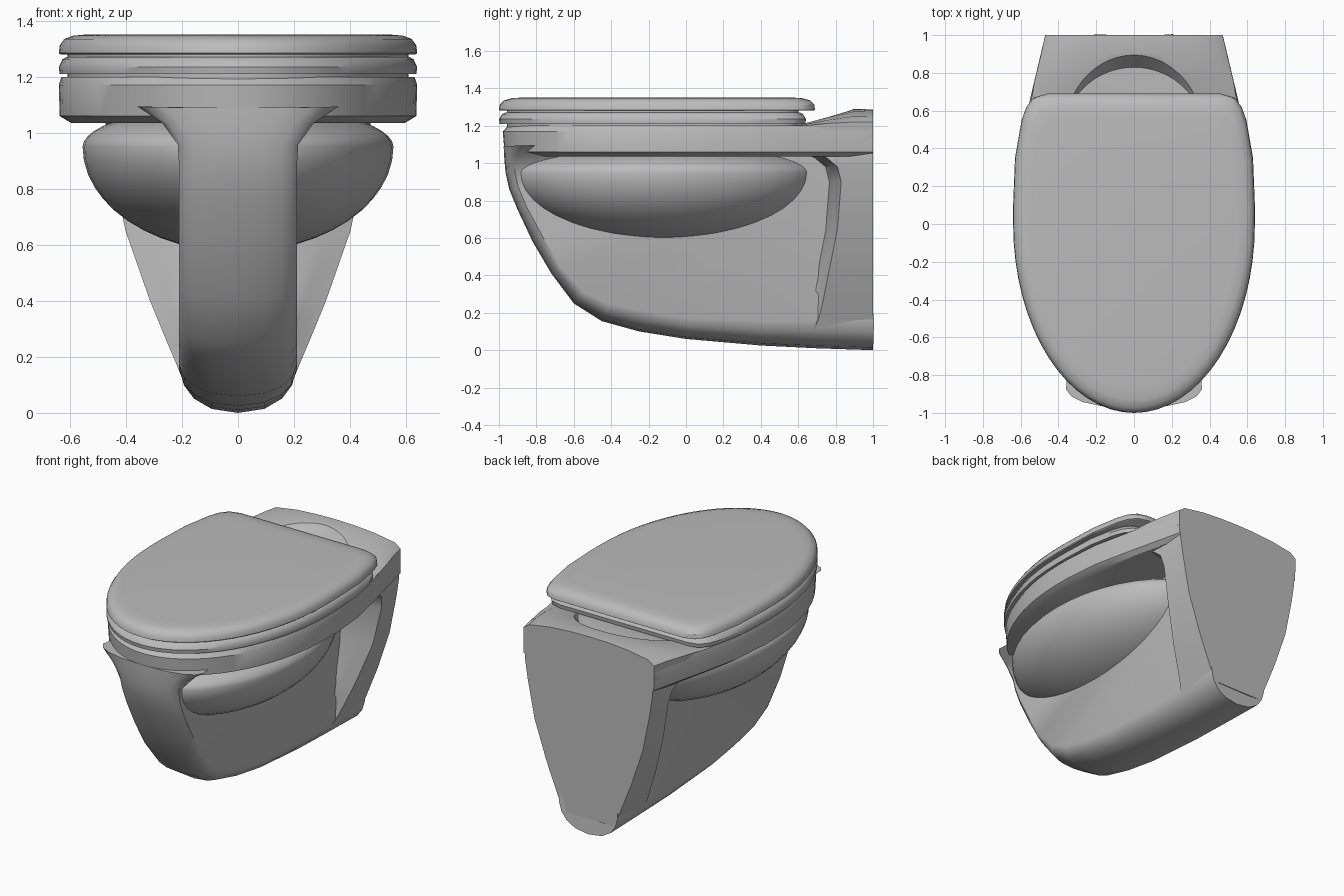
import bpy, bmesh
from math import sin, cos, pi, radians
from mathutils import Vector

cube = bpy.data.objects.get("Cube")
if cube:
    bpy.data.objects.remove(cube, do_unlink=True)

ceramic = bpy.data.materials.new("light_grey_ceramic")
ceramic.use_nodes = True
GREY = (0.5, 0.5, 0.5, 1)
ceramic.diffuse_color = GREY
ceramic.node_tree.nodes["Principled BSDF"].inputs["Base Color"].default_value = GREY


def finish(name, bm):
    """Turn a bmesh into a named, coloured object."""
    bmesh.ops.remove_doubles(bm, verts=bm.verts, dist=0.0005)
    bmesh.ops.recalc_face_normals(bm, faces=bm.faces)
    mesh = bpy.data.meshes.new(name)
    bm.to_mesh(mesh)
    bm.free()
    mesh.materials.append(ceramic)
    obj = bpy.data.objects.new(name, mesh)
    bpy.context.collection.objects.link(obj)
    return obj


def select(obj):
    bpy.ops.object.select_all(action="DESELECT")
    obj.select_set(True)
    bpy.context.view_layer.objects.active = obj


def smooth(obj, angle=35):
    select(obj)
    bpy.ops.object.shade_smooth_by_angle(angle=radians(angle))


def loft(name, rings):
    """Skin closed rings of equal length and cap both ends."""
    bm = bmesh.new()
    rows = [[bm.verts.new(p) for p in ring] for ring in rings]
    n = len(rows[0])
    for a, b in zip(rows, rows[1:]):
        for i in range(n):
            j = (i + 1) % n
            bm.faces.new((a[i], a[j], b[j], b[i]))
    bm.faces.new(rows[0])
    bm.faces.new(rows[-1])
    return finish(name, bm)


def mirrored(half):
    """Close a right-hand outline by mirroring it across x = 0."""
    return half + [(-x, *rest) for x, *rest in reversed(half) if x > 0]


def plan(front, back):
    """Rounded front half-ellipse joined to a list of rear corner points."""
    arc = [(0.64 * sin(i * pi / 32), -front * cos(i * pi / 32)) for i in range(17)]
    return mirrored(arc + back)


def stack(name, outline, layers, pivot):
    """Loft a plan outline through (height, scale) layers about a pivot in y."""
    return loft(name, [[(x * s, pivot + (y - pivot) * s, z) for x, y in outline]
                       for z, s in layers])


# Rim body, running straight back to the wall
rim_plan = plan(0.98, [(0.64, 0.1), (0.62, 0.35), (0.565, 0.6), (0.47, 1.0)])
smooth(stack("rim", rim_plan,
             [(1.035, 0.93), (1.06, 0.995), (1.17, 1), (1.2, 0.985)], 1.0))

# Seat, hinge gap fillers and lid
lid_back = [(0.64, 0.1), (0.63, 0.35), (0.595, 0.55), (0.57, 0.62),
            (0.53, 0.67), (0.46, 0.69)]
lid_plan = plan(1.0, lid_back)
seat_plan = plan(1.0, [(x, y * 0.93) for x, y in lid_back])
smooth(stack("gap_filler", seat_plan, [(1.19, 0.95), (1.3, 0.95)], -0.15))
smooth(stack("seat", seat_plan,
             [(1.21, 0.995), (1.235, 1), (1.262, 0.98), (1.27, 0.96)], -0.15))
smooth(stack("lid", lid_plan,
             [(1.28, 0.99), (1.285, 1), (1.312, 0.995), (1.335, 0.97),
              (1.347, 0.92), (1.351, 0.85)], -0.15))

# Central spine: side profile (y, z, half width, edge rounding depth)
spine = [(-0.975, 1.09, 0.36, 0.10), (-0.972, 1.03, 0.27, 0.06),
         (-0.965, 0.95, 0.215, 0.05), (-0.945, 0.86, 0.21, 0.05),
         (-0.9, 0.75, 0.21, 0.05), (-0.82, 0.58, 0.21, 0.06),
         (-0.72, 0.41, 0.21, 0.06), (-0.6, 0.25, 0.21, 0.08),
         (-0.45, 0.155, 0.21, 0.1), (-0.25, 0.1, 0.21, 0.11),
         (0, 0.06, 0.21, 0.11), (0.4, 0.025, 0.21, 0.13),
         (0.7, 0.01, 0.21, 0.15), (1, 0, 0.21, 0.16)]
rounding = [(0, 0), (0.45, 0.09), (0.75, 0.32), (0.92, 0.62), (1, 1)]
rings = []
for i, (y, z, w, depth) in enumerate(spine):
    before, after = spine[max(i - 1, 0)], spine[min(i + 1, len(spine) - 1)]
    inward = Vector((before[1] - after[1], after[0] - before[0])).normalized()
    half = [(w * f, y + inward.x * depth * d, z + inward.y * depth * d)
            for f, d in rounding]
    rings.append(mirrored(half + [(0.21, 0.9, 1.08)]))
smooth(loft("spine", rings))

# Rear wall column: (z, half width, y of its front edge)
column = [(0.1, 0.185, 0.68), (0.17, 0.212, 0.71), (0.25, 0.245, 0.73),
          (0.4, 0.305, 0.76), (0.65, 0.39, 0.81), (0.9, 0.44, 0.83),
          (0.98, 0.452, 0.81), (1.03, 0.46, 0.75), (1.06, 0.46, 0.65)]
smooth(loft("rear_column",
            [mirrored([(0.18, y - 0.07, z), (w * 0.8, y - 0.03, z),
                       (w * 1.03, y, z), (w, 1, z)]) for z, w, y in column]))

# Bowl bulging from both sides of the spine
bm = bmesh.new()
bmesh.ops.create_uvsphere(bm, u_segments=40, v_segments=24, radius=1)
for v in bm.verts:
    height = 0.375 if v.co.z < 0 else 0.15
    v.co = (v.co.x * 0.555, v.co.y * 0.83 - 0.12, 0.95 + v.co.z * height)
smooth(finish("bowl", bm))

# Domed rear deck: (y, half width, edge height, centre height)
deck_rings = []
for y, w, edge, top in [(0.58, 0.555, 1.195, 1.2), (0.75, 0.528, 1.212, 1.25),
                        (0.9, 0.492, 1.22, 1.29), (1, 0.47, 1.22, 1.287)]:
    crown = [(w * f, y, edge + (top - edge) * h)
             for f, h in [(1, 0), (0.91, 0.45), (0.6, 0.8), (0.3, 0.95), (0, 1)]]
    deck_rings.append(mirrored(crown[::-1] + [(w, y, 1.12)]))
deck = loft("rear_deck", deck_rings)

# Round hinge recess cut into the deck
bm = bmesh.new()
bmesh.ops.create_cone(bm, cap_ends=True, segments=64, radius1=0.38,
                      radius2=0.497, depth=0.15)
bmesh.ops.translate(bm, verts=bm.verts, vec=(0, 0.45, 1.28))
cutter = finish("recess_cutter", bm)
cutter.hide_render = True
cut = deck.modifiers.new("hinge_recess", "BOOLEAN")
cut.operation = "DIFFERENCE"
cut.object = cutter
select(deck)
bpy.ops.object.modifier_apply(modifier=cut.name)
bpy.data.objects.remove(cutter, do_unlink=True)
smooth(deck)
